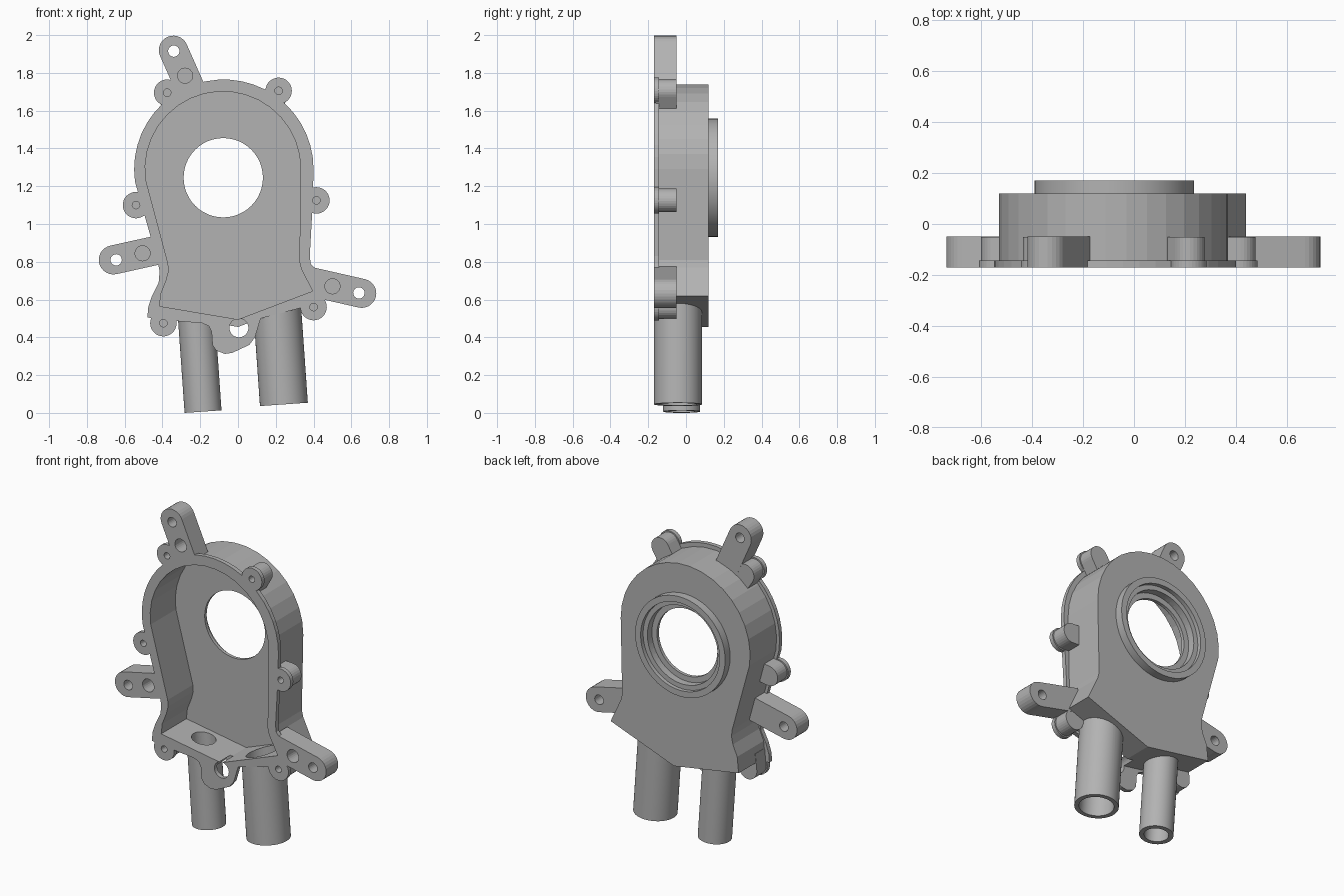
import bpy, bmesh, math
from mathutils import Vector, Matrix

if "Cube" in bpy.data.objects:
    bpy.data.objects.remove(bpy.data.objects["Cube"])

grey = bpy.data.materials.new("cast_grey")
grey.diffuse_color = (0.45, 0.45, 0.45, 1)
grey.use_nodes = True
grey.node_tree.nodes["Principled BSDF"].inputs["Base Color"].default_value = grey.diffuse_color


def finish(bm, name):
    bmesh.ops.recalc_face_normals(bm, faces=bm.faces)
    me = bpy.data.meshes.new(name)
    bm.to_mesh(me)
    bm.free()
    ob = bpy.data.objects.new(name, me)
    bpy.context.collection.objects.link(ob)
    me.materials.append(grey)
    return ob


def prism(name, pts, y0, y1):
    """Extrude an (x, z) outline from y0 to y1."""
    bm = bmesh.new()
    f = bm.faces.new([bm.verts.new((x, y0, z)) for x, z in pts])
    r = bmesh.ops.extrude_face_region(bm, geom=[f])
    vs = [v for v in r["geom"] if isinstance(v, bmesh.types.BMVert)]
    bmesh.ops.translate(bm, vec=(0, y1 - y0, 0), verts=vs)
    return finish(bm, name)


def arc(cx, cz, r, a0, a1, n):
    return [(cx + r * math.cos(math.radians(a0 + (a1 - a0) * i / n)),
             cz + r * math.sin(math.radians(a0 + (a1 - a0) * i / n))) for i in range(n + 1)]


def disc(name, cx, cz, r, y0, y1, n=32):
    return prism(name, arc(cx, cz, r, 0, 360 - 360 / n, n - 1), y0, y1)


def tongue(name, end, root, r, y0, y1):
    """Bar with a rounded outer end and a square root."""
    a = math.degrees(math.atan2(end[1] - root[1], end[0] - root[0]))
    n = Vector((-math.sin(math.radians(a)), math.cos(math.radians(a)))) * r
    pts = arc(*end, r, a - 90, a + 90, 14)
    pts += [(root[0] + n.x, root[1] + n.y), (root[0] - n.x, root[1] - n.y)]
    return prism(name, pts, y0, y1)


def rod(name, p, q, r, n=48):
    p, q = Vector(p), Vector(q)
    bm = bmesh.new()
    m = Matrix.Translation((p + q) / 2) @ (q - p).to_track_quat('Z', 'Y').to_matrix().to_4x4()
    bmesh.ops.create_cone(bm, cap_ends=True, segments=n, radius1=r, radius2=r,
                          depth=(q - p).length, matrix=m)
    return finish(bm, name)


def combine(ob, tools, op):
    """Apply booleans and remove the helper solids."""
    bpy.context.view_layer.objects.active = ob
    for t in tools:
        m = ob.modifiers.new("bool", 'BOOLEAN')
        m.operation, m.solver, m.object = op, 'EXACT', t
        bpy.ops.object.modifier_apply(modifier=m.name)
        bpy.data.objects.remove(t)


F, B = -0.17, 0.12          # front face and back face
HX, HZ = -0.078, 1.245      # bearing hole centre

# Outlines in the x-z plane
cavity = arc(-0.08, 1.29, 0.412, 0, 188, 18) + [
    (-0.37, 0.79), (-0.367, 0.75), (-0.38, 0.70), (-0.408, 0.63), (-0.415, 0.565),
    (0.0, 0.495), (0.395, 0.645), (0.335, 0.76), (0.325, 0.80)]
shell = arc(-0.08, 1.29, 0.45, 0, 188, 18) + [
    (-0.405, 0.79), (-0.40, 0.75), (-0.41, 0.70), (-0.44, 0.63), (-0.45, 0.53),
    (0.0, 0.455), (0.44, 0.62), (0.37, 0.77), (0.36, 0.81)]
rim = arc(-0.075, 1.29, 0.475, 0, 188, 24) + [
    (-0.425, 0.80), (-0.415, 0.75), (-0.42, 0.69), (-0.455, 0.62), (-0.475, 0.56),
    (-0.48, 0.505), (-0.31, 0.485), (-0.19, 0.475), (-0.155, 0.46), (-0.14, 0.43),
    (-0.135, 0.36), (-0.115, 0.33), (-0.07, 0.312), (-0.03, 0.318), (0.06, 0.36),
    (0.09, 0.40), (0.12, 0.5), (0.33, 0.555), (0.46, 0.62), (0.41, 0.76),
    (0.385, 0.79), (0.38, 0.83), (0.395, 1.1)]

# Housing shell with flange
housing = prism("housing", shell, F + 0.01, B)
solids = [prism("flange", rim, F, -0.143)]
cuts = []

# Screw lugs: centre, and a root point inside the wall
lugs = [((-0.375, 1.695), (-0.30, 1.58)), ((0.215, 1.705), (0.14, 1.58)),
        ((-0.54, 1.10), (-0.42, 1.12)), ((0.415, 1.125), (0.30, 1.13)),
        ((-0.395, 0.475), (-0.385, 0.58)), ((0.40, 0.56), (0.365, 0.65))]
for c, root in lugs:
    solids.append(disc("lug_face", *c, 0.07, F, -0.143))
    solids.append(tongue("lug", c, root, 0.062, F + 0.012, -0.051))
    cuts.append(disc("lug_hole", *c, 0.02, F - 0.02, -0.08, 16))

# Mounting arms: end, root, through hole, blind hole
arms = [((-0.342, 1.92), (-0.24, 1.69), (-0.34, 1.915), (-0.28, 1.785)),
        ((-0.66, 0.81), (-0.38, 0.872), (-0.645, 0.81), (-0.505, 0.845)),
        ((0.655, 0.633), (0.36, 0.70), (0.64, 0.635), (0.50, 0.67))]
for end, root, hole, blind in arms:
    solids.append(tongue("arm", end, root, 0.077, F, -0.05))
    cuts.append(disc("arm_hole", *hole, 0.03, -0.3, 0.1, 24))
    cuts.append(disc("arm_blind_hole", *blind, 0.04, F - 0.02, -0.08, 24))

# Bottom dowel boss
solids.append(disc("boss", 0.005, 0.45, 0.072, F + 0.005, B - 0.001))
combine(housing, solids, 'UNION')

# Pipes: bottom point, outer radius, bore radius
up = Vector((-0.07, 0, 1))
pipes = [("small_pipe", Vector((-0.185, -0.023, 0.0068)), 0.098, 0.07),
         ("large_pipe", Vector((0.243, -0.043, 0.045)), 0.127, 0.10)]
for name, base, r, bore in pipes:
    pipe = rod(name, base, base + up * 0.62, r)
    combine(pipe, [rod("bore", base - up * 0.1, base + up * 0.8, bore),
                   prism("trim", shell, -0.4, 0.4)], 'DIFFERENCE')
    cuts.append(rod("floor_hole", base + up * 0.3, base + up * 0.66, bore))

# Hollow the housing and drill the holes
cuts += [prism("hollow", cavity, -0.3, 0.08),
         disc("dowel_hole", 0.005, 0.45, 0.05, F - 0.02, -0.06),
         disc("bearing_hole", HX, HZ, 0.21, 0.0, 0.3, 48),
         disc("bearing_seat", HX, HZ, 0.245, 0.10, 0.3, 48)]
combine(housing, cuts, 'DIFFERENCE')

# Raised bearing collar on the back
collar = disc("bearing_collar", HX, HZ, 0.313, B - 0.01, 0.17, 48)
combine(collar, [disc("collar_bore", HX, HZ, 0.245, 0.0, 0.3, 48),
                 disc("collar_step", HX, HZ, 0.275, 0.145, 0.3, 48)], 'DIFFERENCE')

# Smooth the curved walls, keep edges sharp
for ob in list(bpy.context.scene.objects):
    bpy.ops.object.select_all(action='DESELECT')
    ob.select_set(True)
    bpy.context.view_layer.objects.active = ob
    if ob.name != "housing":
        bpy.ops.object.shade_smooth_by_angle(angle=math.radians(25))
